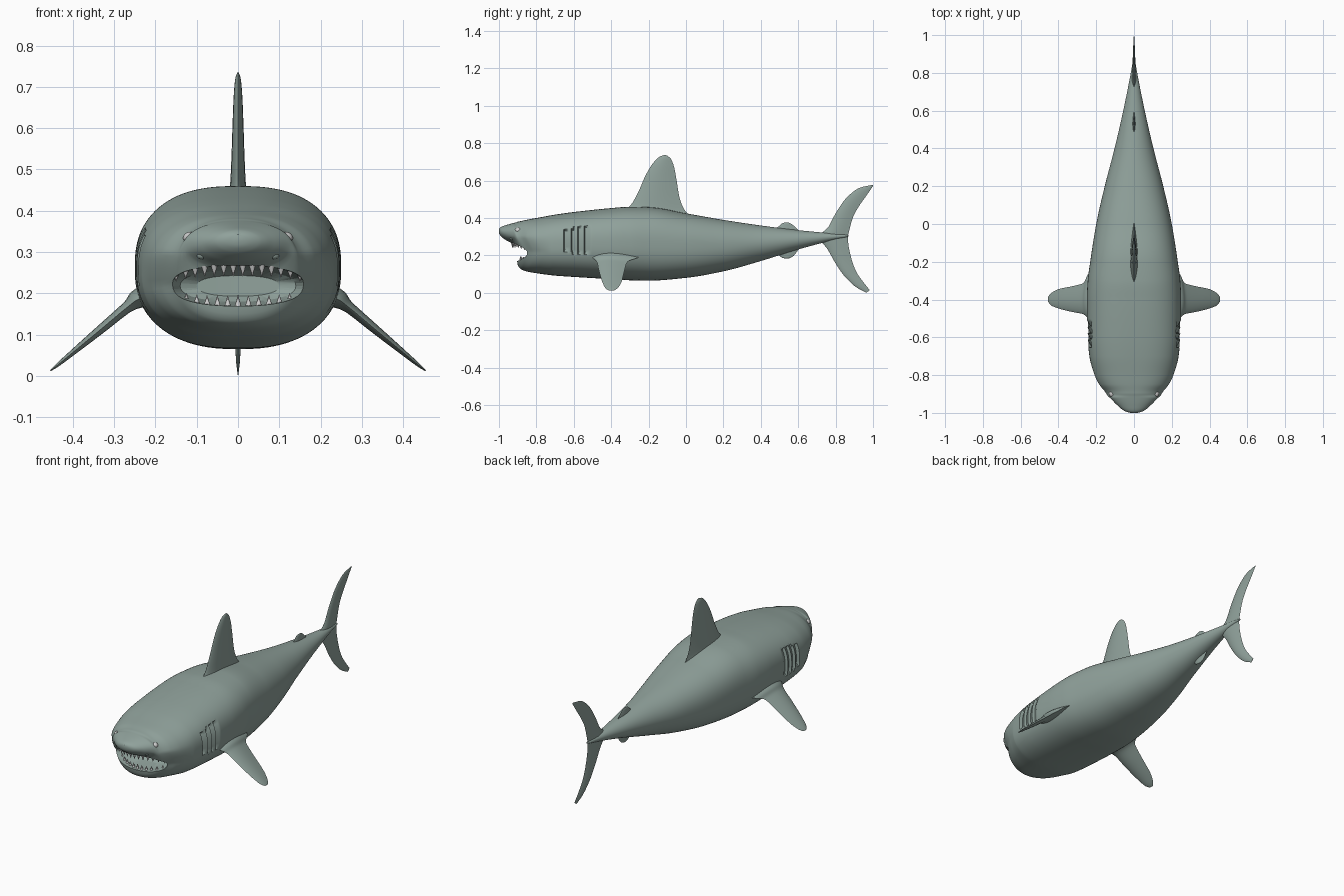
import bpy, bmesh, math
from mathutils import Vector

if "Cube" in bpy.data.objects:
    bpy.data.objects.remove(bpy.data.objects["Cube"])

skin = bpy.data.materials.new("skin")
skin.diffuse_color = (0.28, 0.36, 0.33, 1)
skin.use_nodes = True
skin.node_tree.nodes["Principled BSDF"].inputs["Base Color"].default_value = skin.diffuse_color


def interp(rows, k):
    """Monotone cubic through rows whose first column is the key."""
    i = 0
    while i < len(rows) - 2 and k > rows[i + 1][0]:
        i += 1
    a, b = rows[i], rows[i + 1]
    h = b[0] - a[0]
    t = (k - a[0]) / h

    def slope(j, c):
        return (rows[j + 1][c] - rows[j][c]) / (rows[j + 1][0] - rows[j][0])

    def tangent(j, c):
        if j == 0:
            return slope(0, c)
        if j == len(rows) - 1:
            return slope(j - 1, c)
        p, q = slope(j - 1, c), slope(j, c)
        return 0 if p * q <= 0 else 2 * p * q / (p + q)

    return [(2*t**3 - 3*t*t + 1) * a[c] + (t**3 - 2*t*t + t) * h * tangent(i, c)
            + (3*t*t - 2*t**3) * b[c] + (t**3 - t*t) * h * tangent(i + 1, c)
            for c in range(1, len(a))]


def finish(obj, angle=40):
    bpy.ops.object.select_all(action='DESELECT')
    obj.select_set(True)
    bpy.context.view_layer.objects.active = obj
    bpy.ops.object.shade_smooth_by_angle(angle=math.radians(angle))


def to_object(name, bm, mat=None):
    bmesh.ops.recalc_face_normals(bm, faces=bm.faces)
    me = bpy.data.meshes.new(name)
    bm.to_mesh(me)
    bm.free()
    obj = bpy.data.objects.new(name, me)
    bpy.context.collection.objects.link(obj)
    if mat:
        me.materials.append(mat)
    return obj


def loft(name, rings, mat=skin):
    bm = bmesh.new()
    vs = [[bm.verts.new(p) for p in r] for r in rings]
    n = len(vs[0])
    for a, b in zip(vs, vs[1:]):
        for i in range(n):
            bm.faces.new((a[i], a[(i + 1) % n], b[(i + 1) % n], b[i]))
    bm.faces.new(vs[0])
    bm.faces.new(vs[-1])
    return to_object(name, bm, mat)


def super_pt(a, n):
    c, s = math.cos(a), math.sin(a)
    return (math.copysign(abs(c) ** (2 / n), c), math.copysign(abs(s) ** (2 / n), s))


def clamp(v):
    return max(0.0, min(1.0, v))


# Body: y, top z, bottom z, half width, squareness
BODY = [(-1.0, .342, .318, .02, 2), (-.99, .352, .302, .05, 2), (-.96, .363, .28, .088, 2.1),
        (-.92, .374, .256, .128, 2.2), (-.908, .377, .20, .142, 2.2), (-.90, .38, .15, .15, 2.3),
        (-.885, .383, .128, .162, 2.3), (-.85, .391, .114, .19, 2.4), (-.8, .40, .105, .213, 2.4),
        (-.7, .418, .092, .236, 2.5), (-.6, .432, .085, .246, 2.5), (-.4, .453, .073, .25, 2.5),
        (-.3, .46, .067, .245, 2.5), (-.2, .458, .065, .232, 2.5), (0, .425, .08, .2, 2.4),
        (.2, .39, .115, .155, 2.2), (.4, .36, .17, .103, 2), (.6, .335, .232, .057, 2),
        (.8, .316, .285, .017, 2), (.87, .309, .301, .005, 2)]
rings = []
for k in range(375):
    y = -1 + .005 * k
    zt, zb, w, n = interp(BODY, y)
    ring = []
    for i in range(96):
        cx, cz = super_pt(2 * math.pi * (i + .5) / 96, n)
        x, z = w * cx, (zt + zb) / 2 + (zt - zb) / 2 * cz
        # rounded lower jaw
        dy = .03 * (x / .14) ** 2 * clamp((-.72 - y) / .18) * clamp((.3 - z) / .08)
        # gill flaps
        lo, hi = .222 - (y + .65) * .1, .338 + (y + .65) * .12
        if -.65 < y < -.508 and lo < z < hi:
            x -= math.copysign(.017 * (1 - ((y + .65) / .0355) % 1), x)
        ring.append((x, y + dy, z))
    rings.append(ring)
body = loft("body", rings)

# Mouth cavity
mouth = []
for y, w, h in ((-1.15, .185, .052), (-.93, .178, .05), (-.86, .162, .047), (-.80, .14, .038), (-.78, .1, .025)):
    pts = [super_pt(2 * math.pi * i / 48, 2.3) for i in range(48)]
    mouth.append([(w * a, y, .218 + h * b) for a, b in pts])
cutter = loft("mouth_cutter", mouth)
cutter.hide_render = True
finish(body)
mod = body.modifiers.new("mouth", 'BOOLEAN')
mod.operation, mod.object, mod.solver = 'DIFFERENCE', cutter, 'EXACT'
bpy.ops.object.modifier_apply(modifier=mod.name)
bpy.data.objects.remove(cutter)
finish(body)


# Fins
def fin(name, rows, place, normal):
    keyed = [(i,) + r for i, r in enumerate(rows)]
    rings, steps = [], 6 * (len(rows) - 1)
    for s in range(steps + 1):
        r = interp(keyed, s / 6)
        lead, trail = (Vector(p) for p in place(r))
        us = [(1 - math.cos(math.pi * j / 12)) / 2 for j in range(13)]
        path = [(u, 1) for u in us] + [(u, -1) for u in us[-2:0:-1]]
        rings.append([lead.lerp(trail, u) + Vector(normal) * (side * r[4] * math.sin(math.pi * u ** .75))
                      for u, side in path])
    finish(loft(name, rings), 60)


def upright(r):      # lead y, lead z, trail y, trail z, half thickness
    return (0, r[0], r[1]), (0, r[2], r[3])


fin("dorsal_fin", [(-.36, .43, .04, .40, .03), (-.30, .465, -.005, .44, .02), (-.255, .54, -.035, .51, .016),
                   (-.215, .63, -.05, .60, .013), (-.175, .695, -.063, .67, .01),
                   (-.14, .728, -.08, .715, .006), (-.115, .737, -.1, .734, .001)], upright, (1, 0, 0))
fin("tail_fin_upper", [(.70, .305, .865, .302, .012), (.755, .345, .873, .335, .01), (.80, .425, .893, .405, .008),
                       (.86, .51, .926, .465, .006), (.93, .562, .965, .52, .004),
                       (1.0, .578, 1.0, .572, .001)], upright, (1, 0, 0))
fin("tail_fin_lower", [(.70, .30, .865, .304, .012), (.755, .235, .868, .26, .01), (.795, .165, .885, .18, .008),
                       (.845, .092, .912, .11, .007), (.91, .03, .95, .055, .005),
                       (.965, 0, .982, .015, .001)], upright, (1, 0, 0))
fin("second_dorsal_fin", [(.47, .335, .61, .325, .008), (.495, .355, .585, .35, .006),
                          (.515, .372, .565, .368, .004), (.53, .376, .55, .375, .001)], upright, (1, 0, 0))
fin("anal_fin", [(.47, .205, .61, .245, .008), (.495, .2, .59, .215, .006),
                 (.515, .187, .57, .193, .004), (.53, .184, .55, .184, .001)], upright, (1, 0, 0))
for side, label in ((1, "right"), (-1, "left")):
    fin("pectoral_fin_" + label,
        [(.2, .20, -.52, -.22, .035), (.243, .185, -.497, -.265, .024), (.27, .165, -.477, -.313, .014),
         (.33, .115, -.465, -.33, .011), (.40, .057, -.447, -.345, .007),
         (.44, .024, -.43, -.367, .004), (.455, .012, -.412, -.385, .001)],   # x, z, lead y, trail y
        lambda r: ((side * r[0], r[2], r[1]), (side * r[0], r[3], r[1])), (side * .64, 0, .77))


# Eyes and nostrils
def ball(name, loc, size, mat=None):
    bpy.ops.mesh.primitive_uv_sphere_add(segments=24, ring_count=12, radius=1, location=loc)
    obj = bpy.context.object
    obj.name, obj.scale = name, size
    if mat:
        obj.data.materials.append(mat)
    finish(obj)


for side, label in ((1, "right"), (-1, "left")):
    ball("eye_" + label, (side * .115, -.898, .334), (.018, .018, .015))
    ball("nostril_" + label, (side * .088, -.93, .292), (.012, .012, .01), skin)

# Teeth: rows of cones along both jaws
bm = bmesh.new()
for count, up in ((14, -1), (13, 1)):
    for i in range(count):
        f = 2 * i / (count - 1) - 1
        x = .15 * f
        edge = .05 * (1 - abs(x / .178) ** 2.3) ** (1 / 2.3)
        y = (-.928 if up < 0 else -.885) + .065 * f * f
        length = .03 - .008 * abs(f)
        z = .218 - up * (edge + .002 - length / 2)
        res = bmesh.ops.create_cone(bm, segments=8, radius1=.0085, radius2=.0005, depth=length, cap_ends=True)
        for v in res["verts"]:
            v.co = Vector((v.co.x + x, v.co.y + y, v.co.z * up + z))
finish(to_object("teeth", bm), 50)
